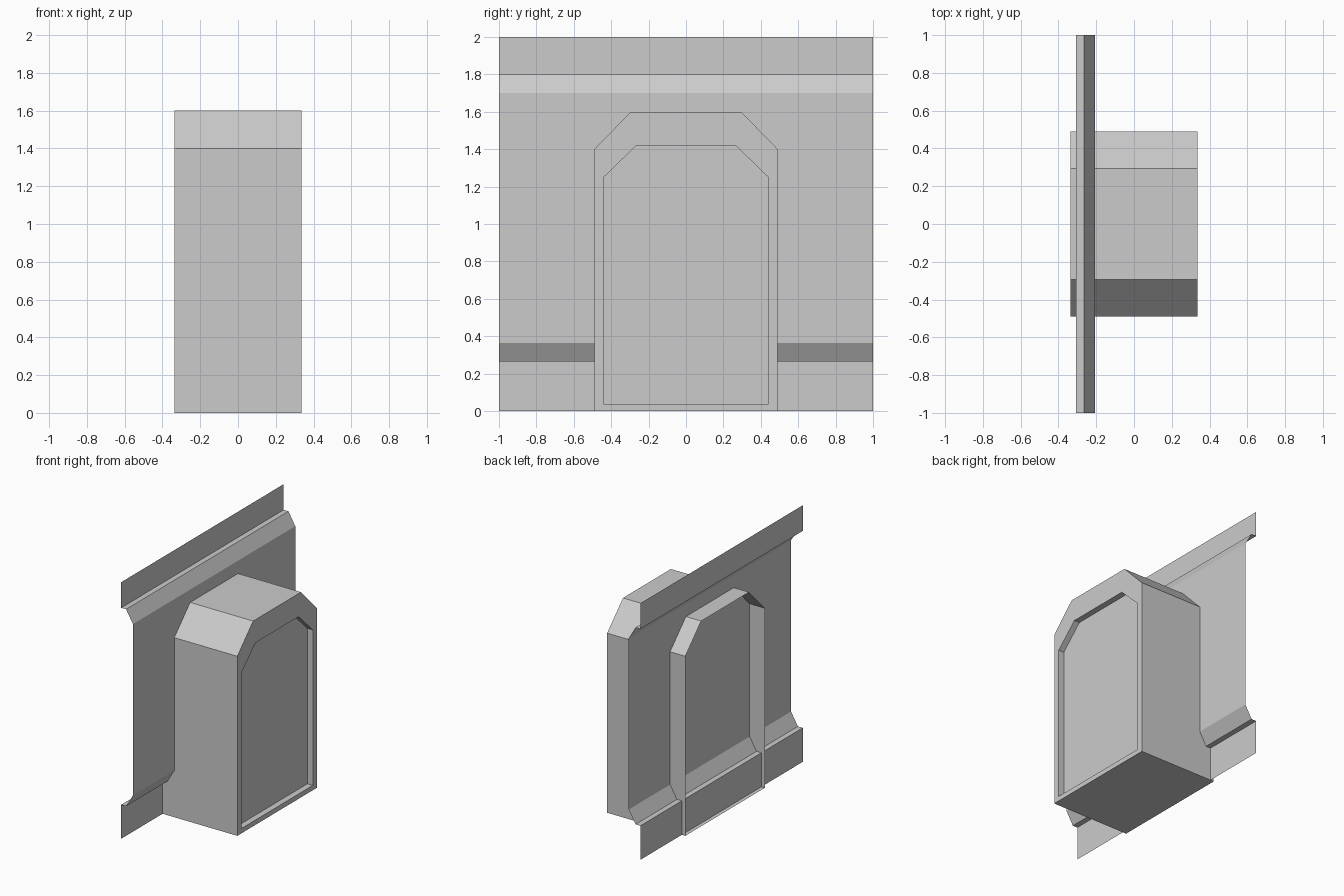
import bpy, bmesh

if "Cube" in bpy.data.objects:
    bpy.data.objects.remove(bpy.data.objects["Cube"])


def finish(bm, name):
    mesh = bpy.data.meshes.new(name)
    bm.to_mesh(mesh)
    bm.free()
    obj = bpy.data.objects.new(name, mesh)
    bpy.context.collection.objects.link(obj)
    return obj


def arch(bm, x, half, low, spring, top_half, top):
    """Ring of vertices: a doorway outline with chamfered top corners."""
    pts = [(-half, low), (half, low), (half, spring),
           (top_half, top), (-top_half, top), (-half, spring)]
    return [bm.verts.new((x, y, z)) for y, z in pts]


def bridge(bm, a, b):
    for i in range(len(a)):
        j = (i + 1) % len(a)
        bm.faces.new((a[i], a[j], b[j], b[i]))


# Wall panel: single folded sheet, extruded along y
profile = [(-0.307, 0), (-0.307, 0.265), (-0.265, 0.265), (-0.206, 0.365),
           (-0.206, 1.7), (-0.265, 1.8), (-0.307, 1.8), (-0.307, 2)]
bm = bmesh.new()
left = [bm.verts.new((x, -1, z)) for x, z in profile]
right = [bm.verts.new((x, 1, z)) for x, z in profile]
for i in range(len(profile) - 1):
    bm.faces.new((left[i], right[i], right[i + 1], left[i + 1]))
finish(bm, "wall_panel")

# Door housing: shell open at the back, with a recessed door at the front
OUTER = (0.49, 0, 1.4, 0.295, 1.6)
INNER = (0.44, 0.038, 1.25, 0.265, 1.42)
bm = bmesh.new()
rings = [arch(bm, -0.337, *OUTER), arch(bm, 0.337, *OUTER),
         arch(bm, 0.337, *INNER), arch(bm, 0.29, *INNER)]
for a, b in zip(rings, rings[1:]):
    bridge(bm, a, b)
bm.faces.new(rings[-1])
finish(bm, "door_housing")
